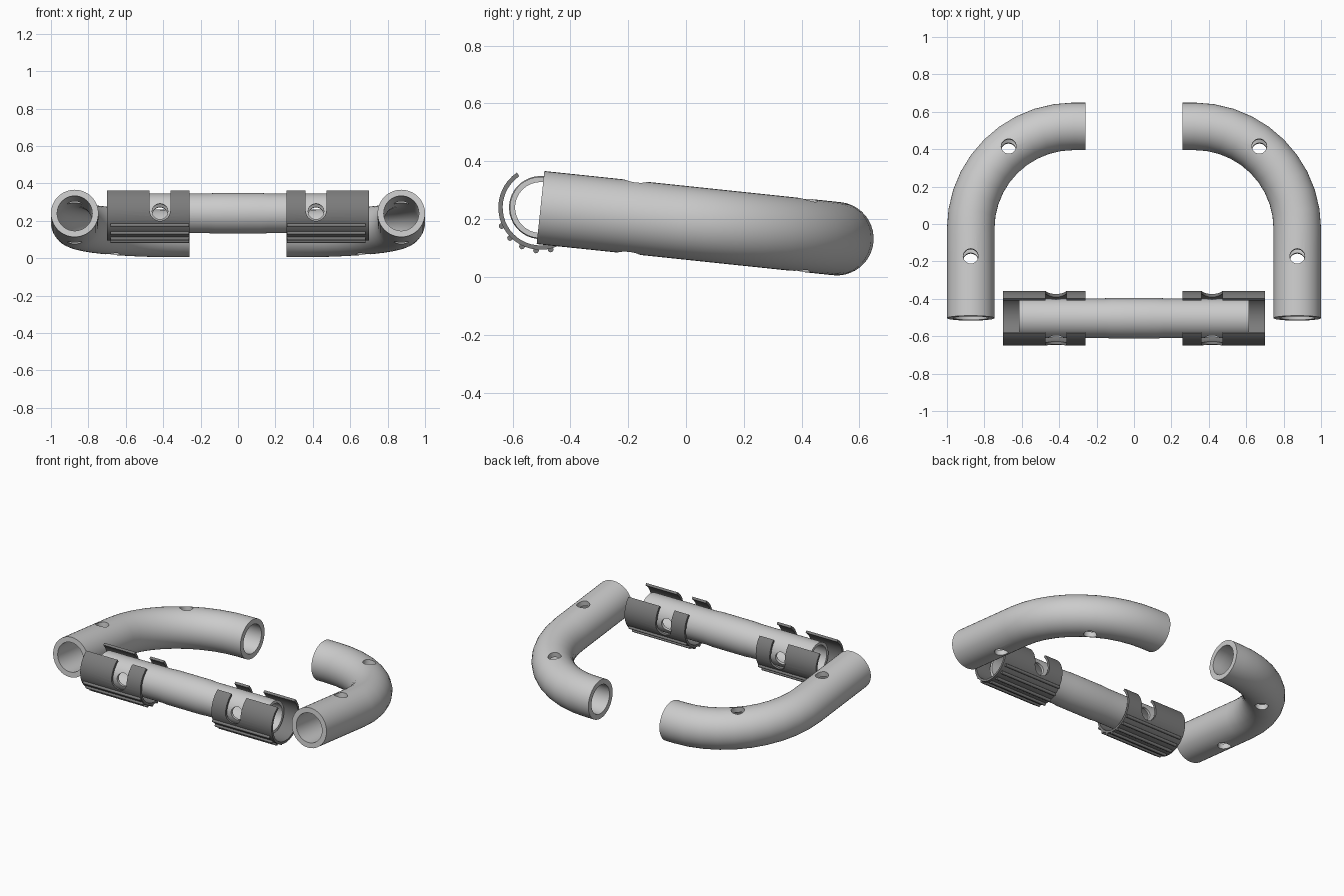
import bpy, bmesh, math
from mathutils import Vector, Matrix

if "Cube" in bpy.data.objects:
    bpy.data.objects.remove(bpy.data.objects["Cube"])

TILT = Matrix.Translation((0, 0, 0.187)) @ Matrix.Rotation(math.radians(-6), 4, 'X')
AXIS_Y = -0.506          # front bar axis, measured in the tilted plane
HOLE_X = 0.417

dark = bpy.data.materials.new("dark_grey")
dark.diffuse_color = (0.2, 0.2, 0.2, 1)
dark.use_nodes = True
dark.node_tree.nodes["Principled BSDF"].inputs["Base Color"].default_value = dark.diffuse_color


def make(name, bm):
    bmesh.ops.recalc_face_normals(bm, faces=bm.faces[:])
    me = bpy.data.meshes.new(name)
    bm.to_mesh(me)
    bm.free()
    ob = bpy.data.objects.new(name, me)
    bpy.context.collection.objects.link(ob)
    ob.matrix_world = TILT
    return ob


def hollow_sweep(bm, path, radii, wall, n=40):
    """Closed hollow tube along a flat path."""
    outer, inner = [], []
    for i, p in enumerate(path):
        t = (path[min(i + 1, len(path) - 1)] - path[max(i - 1, 0)]).normalized()
        side = t.cross(Vector((0, 0, 1)))
        for rings, r in ((outer, radii[i]), (inner, radii[i] - wall)):
            rings.append([bm.verts.new(p + side * r * math.cos(a) + Vector((0, 0, r * math.sin(a))))
                          for a in (2 * math.pi * k / n for k in range(n))])
    rings = outer + inner[::-1]
    for i in range(len(rings)):
        a, b = rings[i], rings[(i + 1) % len(rings)]
        for k in range(n):
            bm.faces.new((a[k], a[(k + 1) % n], b[(k + 1) % n], b[k]))


def rod(bm, centre, axis, r, length, n=24):
    rot = Vector((0, 0, 1)).rotation_difference(Vector(axis)).to_matrix().to_4x4()
    bmesh.ops.create_cone(bm, cap_ends=True, segments=n, radius1=r, radius2=r, depth=length,
                          matrix=Matrix.Translation(centre) @ rot)


def cut(ob, cutter_bm):
    cutter = make("cutter", cutter_bm)
    cutter.hide_render = True
    mod = ob.modifiers.new("cut", 'BOOLEAN')
    mod.object = cutter
    mod.operation = 'DIFFERENCE'
    mod.solver = 'EXACT'
    bpy.context.view_layer.update()
    me = bpy.data.meshes.new_from_object(ob.evaluated_get(bpy.context.evaluated_depsgraph_get()))
    ob.modifiers.clear()
    ob.data = me
    bpy.data.objects.remove(cutter)


def finish(ob, mirror=False, mat=None):
    if mirror:
        ob.modifiers.new("mirror", 'MIRROR')
    if mat:
        ob.data.materials.clear()
        ob.data.materials.append(mat)
    bpy.ops.object.select_all(action='DESELECT')
    ob.select_set(True)
    bpy.context.view_layer.objects.active = ob
    bpy.ops.object.shade_smooth_by_angle(angle=math.radians(35))


# bent side tubes
R, cx, cy = 0.55, 0.323, -0.025
path = [Vector((0.873, -0.506, 0)), Vector((0.873, -0.25, 0))]
path += [Vector((cx + R * math.cos(a), cy + R * math.sin(a), 0))
         for a in (math.pi / 2 * k / 10 for k in range(11))]
path.append(Vector((0.26, cy + R, 0)))
bm = bmesh.new()
hollow_sweep(bm, path, [0.127] * len(path), 0.033)
tube = make("bent_side_tube", bm)
bm = bmesh.new()
for x, y in ((0.873, -0.186), (0.67, 0.405)):
    rod(bm, (x, y, 0), (0, 0, 1), 0.04, 0.5)
cut(tube, bm)
finish(tube, True)

# straight front bar, slightly thicker in the middle
xs = (-0.615, -0.16, -0.12, 0.12, 0.16, 0.615)
bm = bmesh.new()
hollow_sweep(bm, [Vector((x, AXIS_Y, 0)) for x in xs],
             [0.106, 0.106, 0.109, 0.109, 0.106, 0.106], 0.018)
bar = make("front_bar", bm)
bm = bmesh.new()
for s in (-1, 1):
    rod(bm, (s * HOLE_X, AXIS_Y, 0), (0, 1, 0), 0.042, 0.5)
cut(bar, bm)
finish(bar)

# open clamp sleeves
bm = bmesh.new()
angles = [math.radians(130 + 280 * k / 36) for k in range(37)]
section = [(0.146, a) for a in angles] + [(0.131, a) for a in reversed(angles)]
ends = [[bm.verts.new((x, AXIS_Y + r * math.cos(a), r * math.sin(a))) for r, a in section]
        for x in (0.26, 0.70)]
m = len(section)
for k in range(m):
    bm.faces.new((ends[0][k], ends[0][(k + 1) % m], ends[1][(k + 1) % m], ends[1][k]))
for e in ends:
    for k in range(36):
        bm.faces.new((e[k], e[k + 1], e[m - 2 - k], e[m - 1 - k]))
clamp = make("clamp_sleeve", bm)

# round-bottomed notches in the sleeves
bm = bmesh.new()
outline = [(HOLE_X + 0.055 * math.cos(a), 0.055 * math.sin(a))
           for a in (math.pi + math.pi * k / 16 for k in range(17))]
outline += [(HOLE_X + 0.055, 0.3), (HOLE_X - 0.055, 0.3)]
face = bm.faces.new([bm.verts.new((x, AXIS_Y - 0.3, z)) for x, z in outline])
ext = bmesh.ops.extrude_face_region(bm, geom=[face])
bmesh.ops.translate(bm, vec=(0, 0.6, 0),
                    verts=[v for v in ext["geom"] if isinstance(v, bmesh.types.BMVert)])
cut(clamp, bm)
finish(clamp, True, dark)

# grip ribs under the sleeves
bm = bmesh.new()
for k in range(-3, 4):
    a = math.radians(270 + 19.5 * k)
    rod(bm, (0.4725, AXIS_Y + 0.149 * math.cos(a), 0.149 * math.sin(a)), (1, 0, 0), 0.01, 0.42, 12)
finish(make("grip_ribs", bm), True, dark)
